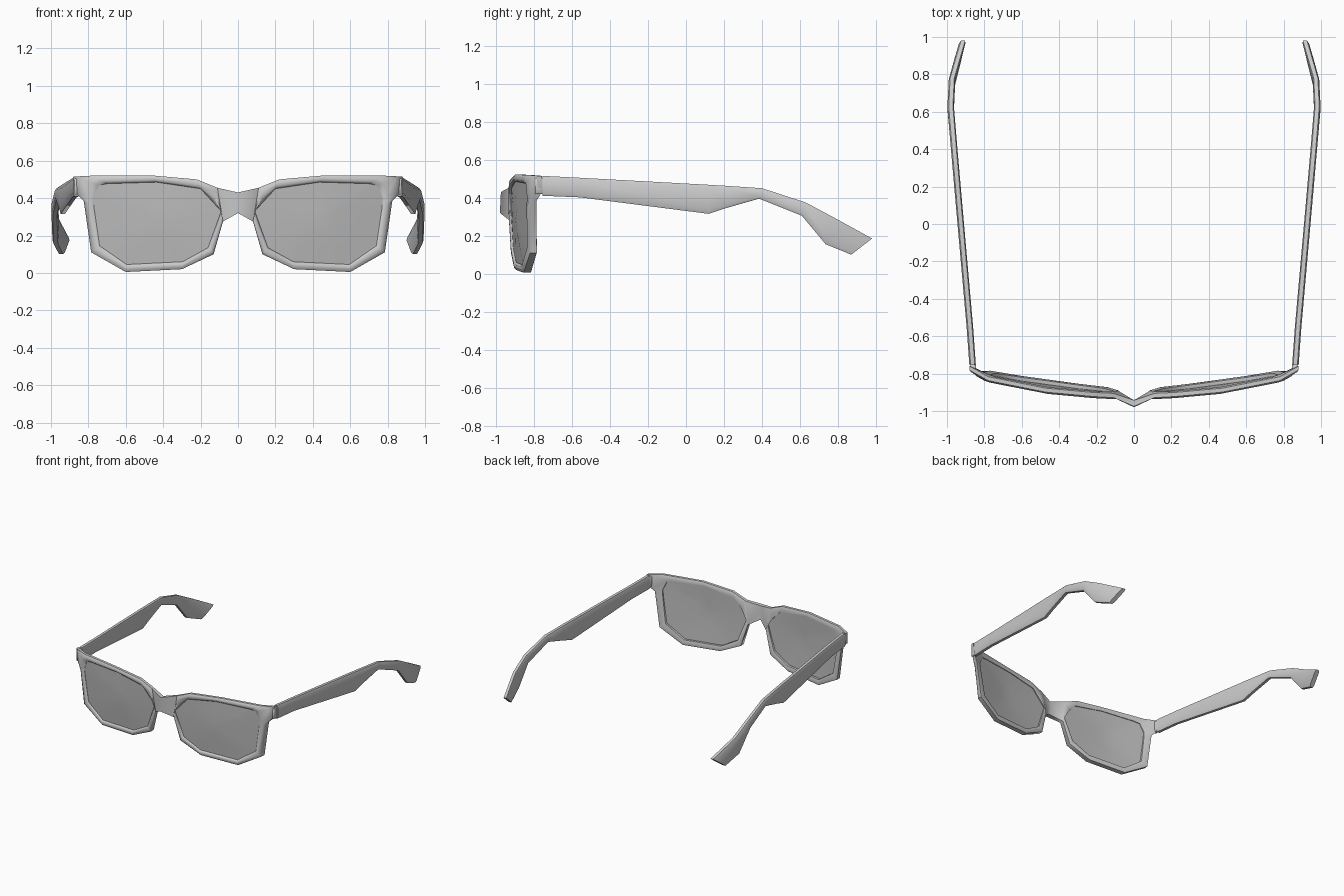
import bpy, bmesh, math

if "Cube" in bpy.data.objects:
    bpy.data.objects.remove(bpy.data.objects["Cube"])

def material(name, v):
    m = bpy.data.materials.new(name)
    m.diffuse_color = (v, v, v, 1)
    m.use_nodes = True
    m.node_tree.nodes["Principled BSDF"].inputs["Base Color"].default_value = m.diffuse_color
    return m

FRAME = material("frame grey", 0.60)
LENS = material("lens grey", 0.50)

def finish(name, bm, mat, angle=50):
    bmesh.ops.recalc_face_normals(bm, faces=bm.faces)
    me = bpy.data.meshes.new(name)
    bm.to_mesh(me)
    bm.free()
    me.materials.append(mat)
    ob = bpy.data.objects.new(name, me)
    bpy.context.collection.objects.link(ob)
    mod = ob.modifiers.new("mirror", 'MIRROR')
    mod.merge_threshold = 0.0005
    bpy.ops.object.select_all(action='DESELECT')
    ob.select_set(True)
    bpy.context.view_layer.objects.active = ob
    bpy.ops.object.shade_smooth_by_angle(angle=math.radians(angle))
    return ob

def lerp(table, t):
    for (a, u), (b, v) in zip(table, table[1:]):
        if t <= b:
            return u + (v - u) * max(0, t - a) / (b - a)
    return table[-1][1]

# Wrap of the front: y as a function of x, with the lower rim set back
WRAP = [(0, -.98), (.08, -.942), (.22, -.932), (.5, -.905), (.8, -.842), (.88, -.79)]

def front_y(x, z):
    return lerp(WRAP, x) + .02 * (1 - z / .52)

def back_y(x, z):
    return front_y(x, z) + .036 + .017 * (1 - z / .52)

def mix(p, q, t):
    return tuple(a + (b - a) * t for a, b in zip(p, q))

# Outer and inner outline of one rim (x, z), starting at the top of the bridge
OUTER = [(.11, .455), (.22, .50), (.47, .522), (.78, .52), (.88, .515), (.872, .43),
         (.825, .385), (.785, .11), (.60, .005), (.30, .02), (.13, .10), (.08, .275)]
INNER = [(.135, .379), (.20, .45), (.435, .485), (.70, .477), (.745, .468), (.775, .40),
         (.77, .35), (.74, .145), (.595, .045), (.295, .06), (.16, .135), (.09, .33)]
N = len(OUTER)

# Rim with half of the bridge
bm = bmesh.new()

def ring(t, side, dy):
    out = []
    for o, i in zip(OUTER, INNER):
        x, z = mix(o, i, t)
        y = (front_y if side == 'front' else back_y)(x, z) + dy
        out.append(bm.verts.new((x, y, z)))
    return out

loops = [ring(0, 'back', -.006), ring(0, 'front', .009), ring(.3, 'front', 0),
         ring(.75, 'front', 0), ring(1, 'front', .010), ring(1, 'back', -.006),
         ring(.35, 'back', 0)]
for k, a in enumerate(loops):
    b = loops[(k + 1) % len(loops)]
    for j in range(N):
        if k == 0 and j == N - 1:
            continue                    # left open for the bridge
        n = (j + 1) % N
        bm.faces.new((a[j], a[n], b[n], b[j]))
mid = [bm.verts.new(p) for p in ((0, -.942, .43), (0, -.975, .43), (0, -.98, .32), (0, -.942, .32))]
end = [loops[0][0], loops[1][0], loops[1][-1], loops[0][-1]]
for k in range(4):
    n = (k + 1) % 4
    bm.faces.new((end[k], end[n], mid[n], mid[k]))
finish("front_frame", bm, FRAME)

# Lenses: closed, gently curved panes
bm = bmesh.new()
cx, cz = .43, .28
panes = []
for dy in (.012, .026):
    rings = []
    for t in (0, .35, .7):
        pts = [mix(p, (cx, cz), t) for p in INNER]
        rings.append([bm.verts.new((x, front_y(x, z) + dy - .008 * t, z)) for x, z in pts])
    for a, b in zip(rings, rings[1:]):
        for j in range(N):
            bm.faces.new((a[j], a[(j + 1) % N], b[(j + 1) % N], b[j]))
    c = bm.verts.new((cx, front_y(cx, cz) + dy - .008, cz))
    for j in range(N):
        bm.faces.new((rings[-1][j], rings[-1][(j + 1) % N], c))
    panes.append(rings[0])
for j in range(N):
    n = (j + 1) % N
    bm.faces.new((panes[0][j], panes[0][n], panes[1][n], panes[1][j]))
finish("lens", bm, LENS)

# Temple arms: bevelled slab lofted through (top y, top z, bottom y, bottom z)
ARM = [(-.755, .515, -.755, .41), (-.56, .505, -.56, .402), (.12, .468, .12, .315),
       (.22, .462, .21, .345), (.40, .45, .385, .395), (.63, .375, .61, .305),
       (.78, .295, .735, .155), (.98, .185, .87, .10)]
OUT_X = [(-.76, .88), (-.55, .895), (.15, .957), (.62, .998), (.78, .99), (.98, .932)]
bm = bmesh.new()
prev = None
for ty, tz, by, bz in ARM:
    sec = []
    for t, inset in ((0, .029), (0, .007), (.14, 0), (.86, 0), (1, .007), (1, .029), (.86, .035), (.14, .035)):
        y, z = mix((ty, tz), (by, bz), t)
        sec.append(bm.verts.new((lerp(OUT_X, y) - inset, y, z)))
    if prev:
        for k in range(8):
            n = (k + 1) % 8
            bm.faces.new((prev[k], prev[n], sec[n], sec[k]))
    else:
        bm.faces.new(sec)
    prev = sec
bm.faces.new(prev)
finish("temple_arm", bm, FRAME)

# Hinge blocks between the front and the arms
bm = bmesh.new()
bmesh.ops.create_cube(bm, size=1)
for v in bm.verts:
    v.co = (.859 + v.co.x * .03, -.772 + v.co.y * .045, .462 + v.co.z * .085)
bmesh.ops.bevel(bm, geom=bm.edges[:], offset=.004, segments=1, affect='EDGES')
finish("hinge", bm, FRAME)
